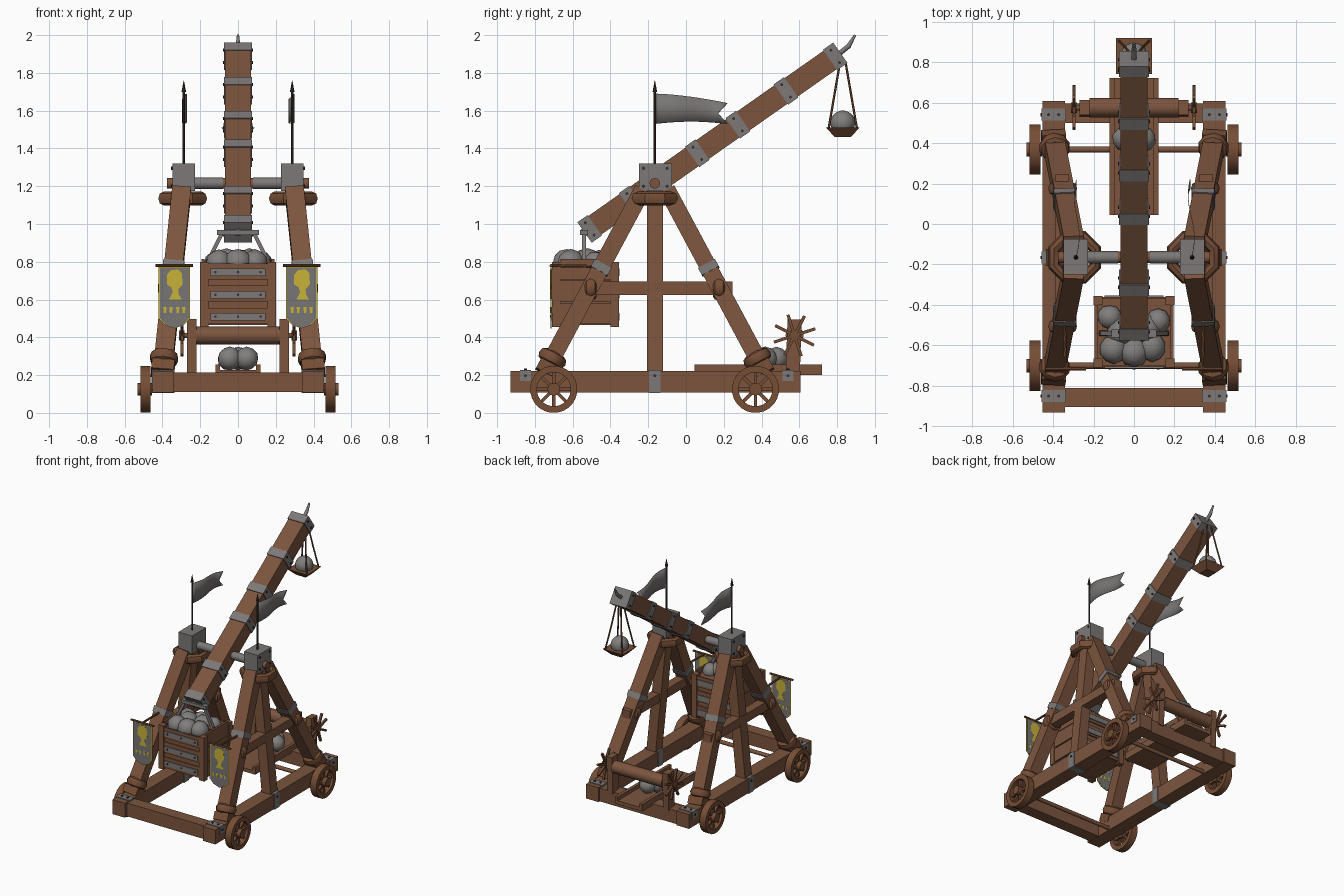
import bpy, bmesh, math, random
from mathutils import Vector, Matrix

if "Cube" in bpy.data.objects:
    bpy.data.objects.remove(bpy.data.objects["Cube"])
random.seed(4)
V = Vector


def material(name, rgb):
    m = bpy.data.materials.new(name)
    m.use_nodes = True
    m.diffuse_color = (*rgb, 1)
    m.node_tree.nodes["Principled BSDF"].inputs["Base Color"].default_value = (*rgb, 1)
    return m


WOOD = material("wood", (0.2, 0.09, 0.048))
ROPE = material("rope_brown", (0.18, 0.075, 0.036))
IRON = material("iron", (0.2, 0.19, 0.185))
STONE = material("stone", (0.22, 0.21, 0.205))
CLOTH = material("grey_cloth", (0.19, 0.18, 0.175))
GOLD = material("gold_cloth", (0.58, 0.45, 0.04))
DARK = material("dark_iron", (0.05, 0.03, 0.024))


def finish(name, bm, mat, smooth=False):
    bmesh.ops.recalc_face_normals(bm, faces=bm.faces[:])
    me = bpy.data.meshes.new(name)
    bm.to_mesh(me)
    bm.free()
    me.materials.append(mat)
    if smooth:
        me.shade_smooth()
        me.set_sharp_from_angle(angle=math.radians(40))
    ob = bpy.data.objects.new(name, me)
    bpy.context.collection.objects.link(ob)
    return ob


def frame(center, direction):
    # local z follows the direction, local x stays close to world x
    d = V(direction).normalized()
    ref = V((0, 1, 0)) if abs(d.x) > 0.9 else V((1, 0, 0))
    x = (ref - d * ref.dot(d)).normalized()
    y = d.cross(x)
    return Matrix.Translation(V(center)) @ Matrix((x, y, d)).transposed().to_4x4()


def beam(name, a, b, w, t, mat=WOOD):
    a, b = V(a), V(b)
    bm = bmesh.new()
    bmesh.ops.create_cube(bm, size=1, matrix=frame((a + b) / 2, b - a) @ Matrix.Diagonal((w, t, (b - a).length, 1)))
    return finish(name, bm, mat)


def box(name, lo, hi, mat=WOOD):
    lo, hi = V(lo), V(hi)
    bm = bmesh.new()
    bmesh.ops.create_cube(bm, size=1, matrix=Matrix.Translation((lo + hi) / 2) @ Matrix.Diagonal((*(hi - lo), 1)))
    return finish(name, bm, mat)


def rod(name, a, b, r, mat=WOOD, n=12, r2=None):
    a, b = V(a), V(b)
    bm = bmesh.new()
    bmesh.ops.create_cone(bm, cap_ends=True, segments=n, radius1=r, radius2=r if r2 is None else r2,
                          depth=(b - a).length, matrix=frame((a + b) / 2, b - a))
    return finish(name, bm, mat, n > 8)


def ring(name, center, axis, profile, n, mat, stretch=1):
    # closed (radius, height) profile swept round an axis
    m = frame(center, axis)
    bm = bmesh.new()
    rows = []
    for i in range(n):
        a = math.tau * (i + 0.5) / n
        rows.append([bm.verts.new(m @ V((r * math.cos(a) * stretch, r * math.sin(a), h))) for r, h in profile])
    k = len(profile)
    for i in range(n):
        p, q = rows[i], rows[(i + 1) % n]
        for j in range(k):
            bm.faces.new((p[j], q[j], q[(j + 1) % k], p[(j + 1) % k]))
    return finish(name, bm, mat, True)


def rounded(r, minor, half):
    return [(r + minor * math.cos(math.tau * i / 8), half * math.sin(math.tau * i / 8)) for i in range(8)]


def ball(name, center, r, lump=0.0):
    bm = bmesh.new()
    bmesh.ops.create_icosphere(bm, subdivisions=3 if lump == 0 else 2, radius=r, matrix=Matrix.Translation(V(center)))
    for v in bm.verts:
        v.co += (v.co - V(center)) * random.uniform(-lump, lump)
    return finish(name, bm, STONE, True)


def plate(name, pts, y, mat, t=0.004):
    # thin upright plate facing the front
    bm = bmesh.new()
    f = bm.faces.new([bm.verts.new((x, y - t / 2, z)) for x, z in pts])
    ext = bmesh.ops.extrude_face_region(bm, geom=[f])["geom"]
    bmesh.ops.translate(bm, verts=[e for e in ext if isinstance(e, bmesh.types.BMVert)], vec=(0, t, 0))
    return finish(name, bm, mat)


# throwing arm with iron bands
LOW, TIP, MID = V((0, -0.53, 0.96)), V((0, 0.815, 1.905)), -0.165
along = (TIP - LOW).normalized()
up = V((0, -along.z, along.y))
beam("throwing_arm", LOW, TIP, 0.135, 0.12)
for y in (-0.51, -0.29, 0.06, 0.275, 0.53, 0.79):
    c = LOW.lerp(TIP, (y - LOW.y) / (TIP.y - LOW.y))
    beam("arm_band", c - along * 0.033, c + along * 0.033, 0.147, 0.132, IRON)
    for s in (-1, 1):
        for k in (-0.04, 0.04):
            p = c + up * k
            rod("band_bolt", p + V((s * 0.07, 0, 0)), p + V((s * 0.08, 0, 0)), 0.008, DARK, 8)
rod("tip_hook_base", TIP, (0, 0.865, 1.945), 0.013, IRON)
rod("tip_hook_end", (0, 0.86, 1.94), (0, 0.895, 2), 0.013, IRON, 12, 0.006)

# sling with its tray and ball
KNOT = V((0, 0.83, 1.855))
rod("sling_pin", (-0.03, 0.83, 1.855), (0.03, 0.83, 1.855), 0.012, DARK)
bm = bmesh.new()
bmesh.ops.create_cone(bm, cap_ends=True, segments=4, radius1=0.06, radius2=0.125, depth=0.05,
                      matrix=Matrix.Translation((0, 0.83, 1.485)) @ Matrix.Rotation(math.pi / 4, 4, "Z"))
finish("sling_tray", bm, ROPE)
for sx in (-1, 1):
    for sy in (-1, 1):
        bend = V((sx * 0.045, 0.83 + sy * 0.045, 1.68))
        rod("sling_rope_upper", KNOT + V((sx * 0.02, sy * 0.015, 0)), bend, 0.006, ROPE, 6)
        rod("sling_rope_lower", bend, (sx * 0.075, 0.83 + sy * 0.075, 1.505), 0.006, ROPE, 6)
ball("sling_ball", (0, 0.83, 1.535), 0.066)

# counterweight crate
box("crate_body", (-0.185, -0.697, 0.465), (0.185, -0.37, 0.78))
for x in (-0.2, 0.155):
    for y in (-0.71, -0.4):
        box("crate_post", (x, y, 0.455), (x + 0.045, y + 0.045, 0.8))
for z in (0.47, 0.59, 0.705):
    for y in (-0.706, -0.37):
        box("crate_slat", (-0.155, y, z), (0.155, y + 0.01, z + 0.085))
    for s in (-1, 1):
        box("crate_side_slat", (s * 0.186 - 0.008, -0.665, z), (s * 0.186 + 0.008, -0.4, z + 0.11))
for z in (0.51, 0.625, 0.745):
    for y in (-0.714, -0.36):
        box("crate_band", (-0.145, y, z - 0.02), (0.145, y + 0.008, z + 0.02), IRON)
    for x in (-0.12, 0, 0.12):
        rod("crate_bolt", (x, -0.719, z), (x, -0.71, z), 0.007, DARK, 8)
for x, y, r in ((-0.1, -0.62, .07), (0, -0.63, .075), (0.09, -0.61, .07), (-0.06, -0.53, .075),
                (0.06, -0.52, .075), (0.12, -0.48, .06), (-0.12, -0.46, .06), (0, -0.46, .065)):
    ball("crate_stone", (x, y, 0.795), r, 0.05)
box("hanger_plate", (-0.11, -0.56, 0.942), (0.11, -0.52, 0.968), IRON)
rod("hanger_pin", (-0.17, -0.54, 0.8), (0.17, -0.54, 0.8), 0.014, ROPE)
rod("hanger_link", (0, -0.54, 0.95), (0, -0.51, 0.985), 0.025, IRON)

# main axle
rod("main_axle", (-0.375, MID, 1.215), (0.375, MID, 1.215), 0.028)

# base cross beams and wheel axles
box("front_cross_beam", (-0.36, -0.905, 0.11), (0.36, -0.81, 0.215))
box("rear_cross_beam", (-0.36, 0.5, 0.11), (0.36, 0.595, 0.215))
for y in (-0.7, 0.368):
    rod("wheel_axle", (-0.5, y, 0.13), (0.5, y, 0.13), 0.015)

# loading trough with stones
box("trough_floor", (-0.12, 0.045, 0.2), (0.12, 0.72, 0.228))
for x in (-0.12, 0.095):
    box("trough_rail", (x, 0.045, 0.2), (x + 0.025, 0.72, 0.257))
for x, y in ((-0.045, 0.42), (0.045, 0.42), (0, 0.48)):
    ball("trough_stone", (x, y, 0.287), 0.063, 0.03)

# winch
rod("winch_drum", (-0.22, 0.575, 0.41), (0.22, 0.575, 0.41), 0.048)
rod("winch_axle", (-0.31, 0.575, 0.41), (0.31, 0.575, 0.41), 0.014)

for s in (-1, 1):
    # side rail with iron straps
    box("side_rail", (s * 0.397 - 0.055, -0.93, 0.108), (s * 0.397 + 0.055, 0.607, 0.222))
    for y, z in ((-0.85, 0.17), (0.54, 0.17), (MID, 0.104)):
        w = 0.03
        box("rail_strap", (s * 0.397 - 0.06, y - w, z), (s * 0.397 + 0.06, y + w, 0.227), IRON)
        for k in (-0.025, 0.025):
            rod("strap_bolt", (s * 0.397 + k, y, 0.225), (s * 0.397 + k, y, 0.234), 0.008, DARK, 8)
        rod("strap_side_bolt", (s * 0.455, y, 0.197), (s * 0.463, y, 0.197), 0.008, DARK, 8)

    # spoked wheels
    for y in (-0.7, 0.368):
        c = V((s * 0.49, y, 0.125))
        ring("wheel_rim", c, (1, 0, 0), [(0.09, -0.027), (0.125, -0.027), (0.125, 0.027), (0.09, 0.027)], 24, ROPE)
        rod("wheel_hub", c - V((s * 0.035, 0, 0)), c + V((s * 0.042, 0, 0)), 0.034, ROPE)
        for i in range(8):
            a = math.tau * i / 8
            beam("wheel_spoke", c, c + V((0, math.cos(a), math.sin(a))) * 0.095, 0.022, 0.018, ROPE)

    # leaning legs with rope foot wraps and iron bands
    post_top = V((s * 0.295, MID, 1.18))
    beam("centre_post", (s * 0.395, MID, 0.2), post_top, 0.08, 0.085)
    for f in (-1, 1):
        foot = V((s * 0.4, MID + f * 0.585, 0.21))
        head = V((s * 0.298, MID + f * 0.065, 1.18))
        beam("front_leg" if f < 0 else "rear_leg", foot, head, 0.1, 0.09)
        d = (head - foot).normalized()
        ring("foot_wrap", foot + d * 0.09, d, rounded(0.05, 0.028, 0.035), 10, ROPE)
        beam("foot_block", foot, foot + d * 0.06, 0.12, 0.105, ROPE)
        c = foot.lerp(head, 0.575)
        beam("leg_band", c - d * 0.022, c + d * 0.022, 0.112, 0.102, IRON)
        c = foot.lerp(head, 0.465)
        ring("brace_wrap", (c.x, MID + f * 0.34, 0.66), (0, 1, 0), rounded(0.045, 0.02, 0.032), 10, ROPE, 1.15)
    beam("side_brace", (s * 0.355, -0.54, 0.66), (s * 0.355, 0.245, 0.66), 0.07, 0.07)
    ring("head_lashing", (s * 0.293, MID, 1.135), (0, 0, 1), rounded(0.11, 0.03, 0.036), 8, ROPE)

    # iron bearing cap, axle sleeve and bolts
    box("bearing_cap", (s * 0.288 - 0.06, -0.25, 1.175), (s * 0.288 + 0.06, -0.075, 1.32), IRON)
    rod("axle_sleeve", (s * 0.08, MID, 1.215), (s * 0.24, MID, 1.215), 0.031, IRON)
    for y in (-0.225, -0.1):
        for z in (1.2, 1.295):
            rod("cap_bolt", (s * 0.345, y, z), (s * 0.354, y, z), 0.009, DARK, 8)

    # flag pole with spear point and waving swallowtail flag
    x = s * 0.287
    rod("flag_pole", (x, MID, 1.31), (x, MID, 1.71), 0.006, DARK, 8)
    rod("flag_point", (x, MID, 1.7), (x, MID, 1.76), 0.012, DARK, 8, 0.001)
    bm = bmesh.new()
    rows = []
    for i in range(13):
        t = i / 12
        top, low = 1.69 - 0.05 * t ** 1.6, 1.53 + 0.012 * math.sin(t * math.pi)
        wave = x + 0.014 * math.sin(t * 6) - s * 0.005 * t
        tail = MID + 0.385 * t
        notch = 0.05 * max(0, t - 0.8) / 0.2
        rows.append([bm.verts.new(p) for p in ((wave, tail, top), (wave, tail - notch, (top + low) / 2), (wave, tail, low))])
    for p, q in zip(rows, rows[1:]):
        for j in (0, 1):
            bm.faces.new((p[j], q[j], q[j + 1], p[j + 1]))
    flag = finish("flag", bm, CLOTH, True)
    flag.modifiers.new("thickness", "SOLIDIFY").thickness = 0.003

    # hanging banner with gold border, emblem and fringe marks
    bx, by = s * 0.337, -0.715
    rod("banner_rod", (bx - 0.1, by, 0.78), (bx + 0.1, by, 0.78), 0.008, ROPE, 8)
    rod("banner_bracket", (bx, by, 0.78), (s * 0.345, -0.46, 0.775), 0.008, ROPE, 8)
    outline = [(-1, 0.78), (1, 0.78), (1, 0.5), (0.6, 0.465), (0, 0.447), (-0.6, 0.465), (-1, 0.5)]
    plate("banner_border", [(bx + u * 0.084, z) for u, z in outline], by, GOLD)
    inner = [(bx + u * 0.077, min(z, 0.768) + (0.002 if z < 0.7 else 0)) for u, z in outline]
    plate("banner_cloth", inner, by, CLOTH, 0.007)
    crest = [(-.5, .73), (-.25, .755), (.25, .76), (.5, .74), (.55, .68), (.25, .655), (.3, .625),
             (.5, .6), (-.35, .6), (-.1, .64), (-.2, .665), (-.5, .68)]
    plate("banner_emblem", [(bx + u * 0.08, z) for u, z in crest], by, GOLD, 0.009)
    for u in (-0.05, -0.018, 0.018, 0.05):
        plate("banner_mark", [(bx + u - .009, .56), (bx + u + .009, .56), (bx + u + .006, .53), (bx + u - .006, .53)],
              by, GOLD, 0.009)

    # crate hanger strap, winch post and spoked handle
    beam("hanger_strap", (s * 0.085, -0.54, 0.95), (s * 0.165, -0.54, 0.79), 0.02, 0.022, IRON)
    beam("winch_post", (s * 0.245, 0.565, 0.2), (s * 0.245, 0.575, 0.495), 0.048, 0.075)
    c = V((s * 0.297, 0.575, 0.41))
    rod("handle_hub", c - V((0.015, 0, 0)), c + V((0.015, 0, 0)), 0.026, ROPE)
    for i in range(8):
        a = math.tau * (i + 0.4) / 8
        beam("handle_spoke", c, c + V((0, math.cos(a), math.sin(a))) * 0.115, 0.016, 0.016, ROPE)
